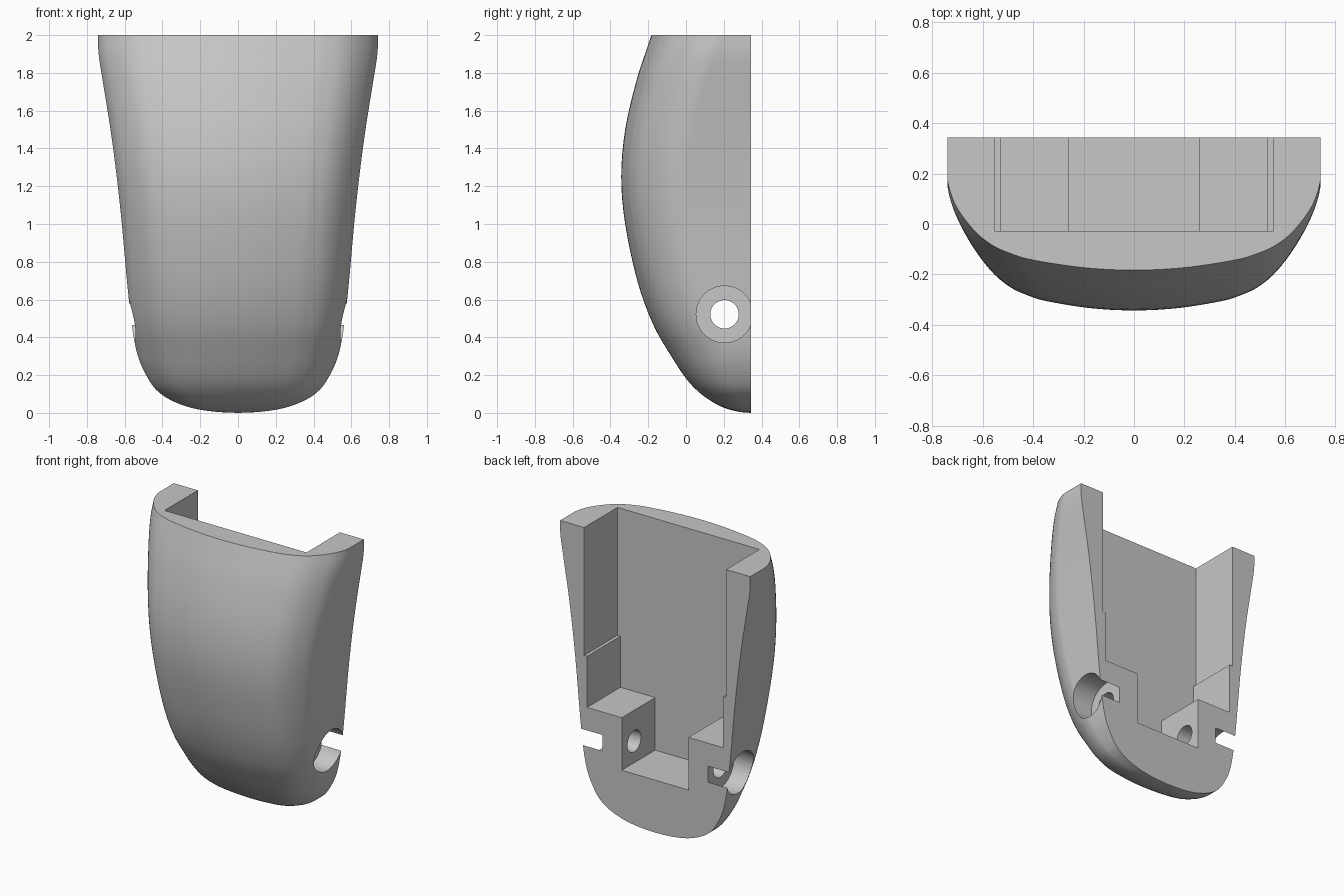
import bpy, bmesh, math
from mathutils import Vector, Matrix

cube = bpy.data.objects.get("Cube")
if cube:
    bpy.data.objects.remove(cube, do_unlink=True)

BACK = 0.343

grey = bpy.data.materials.new("plain grey")
grey.use_nodes = True
colour = (0.57, 0.57, 0.57, 1)
grey.diffuse_color = colour
grey.node_tree.nodes["Principled BSDF"].inputs["Base Color"].default_value = colour


def smooth_path(points, steps):
    """Catmull-Rom curve through the points."""
    pts = [Vector(p) for p in points]
    pts = [2 * pts[0] - pts[1]] + pts + [2 * pts[-1] - pts[-2]]
    out = []
    for a, b, c, d in zip(pts, pts[1:], pts[2:], pts[3:]):
        for i in range(steps):
            t = i / steps
            out.append(b + (c - a) * t / 2 + (a - 2.5 * b + 2 * c - d / 2) * t * t
                       + (1.5 * (b - c) + (d - a) / 2) * t ** 3)
    return out + [pts[-2]]


def make_object(name, bm):
    bmesh.ops.recalc_face_normals(bm, faces=bm.faces)
    mesh = bpy.data.meshes.new(name)
    bm.to_mesh(mesh)
    bm.free()
    mesh.materials.append(grey)
    obj = bpy.data.objects.new(name, mesh)
    bpy.context.collection.objects.link(obj)
    return obj


# Heights with half width and front depth of the body
rows = [(0, 0, BACK), (.006, .12, .28), (.025, .24, .207), (.06, .34, .137),
        (.11, .42, .068), (.18, .475, .002), (.3, .53, -.078), (.47, .563, -.175),
        (.7, .588, -.258), (1, .615, -.322), (1.25, .642, -.343),
        (1.5, .675, -.322), (1.75, .715, -.265), (1.9, .738, -.217), (2, .74, -.183)]

# Half cross-section: share of width, distance behind the front
half = [(1, .44), (1, .36), (.97, .28), (.92, .215), (.84, .145),
        (.75, .095), (.65, .063), (.54, .04), (.27, .01), (0, 0)]
section = half + [(-u, d) for u, d in reversed(half[:-1])]
section = [(max(-1, min(1, p.x)), max(0, p.y))
           for p in smooth_path([(u, d, 0) for u, d in section], 5)]

# Body lofted from the bottom tip to the flat top
bm = bmesh.new()
tip = bm.verts.new((0, BACK, 0))
rings = []
for z, w, front in smooth_path(rows, 4)[1:]:
    w = min(w, 0.74)
    corner = min(.8 + .1 * z, 1.9 * (BACK - front))
    outline = [(u * w, front + d * corner) for u, d in section]
    outline = [(w, BACK)] + outline + [(-w, BACK)]
    rings.append([bm.verts.new((x, y, z)) for x, y in outline])
for a, b in zip(rings[0], rings[0][1:]):
    bm.faces.new((tip, a, b))
for low, high in zip(rings, rings[1:]):
    for i in range(len(low) - 1):
        bm.faces.new((low[i], low[i + 1], high[i + 1], high[i]))
bm.faces.new(rings[-1])
bm.faces.new([tip] + [r[0] for r in rings] + [r[-1] for r in reversed(rings)])
body = make_object("shell_body", bm)


def cut(cutter):
    cutter.hide_render = True
    mod = body.modifiers.new("cut", "BOOLEAN")
    mod.operation = "DIFFERENCE"
    mod.solver = "EXACT"
    mod.object = cutter
    bpy.context.view_layer.objects.active = body
    bpy.ops.object.modifier_apply(modifier=mod.name)
    bpy.data.objects.remove(cutter, do_unlink=True)


# Stepped pocket, open at the back and top
steps = [(.26, .37), (.26, .74), (.53, .74), (.53, 1.1), (.553, 1.1), (.553, 2.2)]
steps += [(-x, z) for x, z in reversed(steps)]
bm = bmesh.new()
face = bm.faces.new([bm.verts.new((x, -.028, z)) for x, z in steps])
extruded = bmesh.ops.extrude_face_region(bm, geom=[face], use_keep_orig=True)
bmesh.ops.translate(bm, vec=(0, .6, 0),
                    verts=[v for v in extruded["geom"] if isinstance(v, bmesh.types.BMVert)])
cut(make_object("pocket_cutter", bm))


# Counterbored side holes
def cut_hole(name, radius, x0, x1):
    bm = bmesh.new()
    place = Matrix.Translation(((x0 + x1) / 2, .204, .522)) @ Matrix.Rotation(math.pi / 2, 4, "Y")
    bmesh.ops.create_cone(bm, cap_ends=True, segments=48, radius1=radius,
                          radius2=radius, depth=abs(x1 - x0), matrix=place)
    cut(make_object(name, bm))


for side in (-1, 1):
    cut_hole("counterbore_cutter", .15, side * .41, side * 1)
    cut_hole("hole_cutter", .075, side * .2, side * .5)

bpy.ops.object.select_all(action="DESELECT")
body.select_set(True)
bpy.context.view_layer.objects.active = body
bpy.ops.object.shade_smooth_by_angle(angle=math.radians(30))
